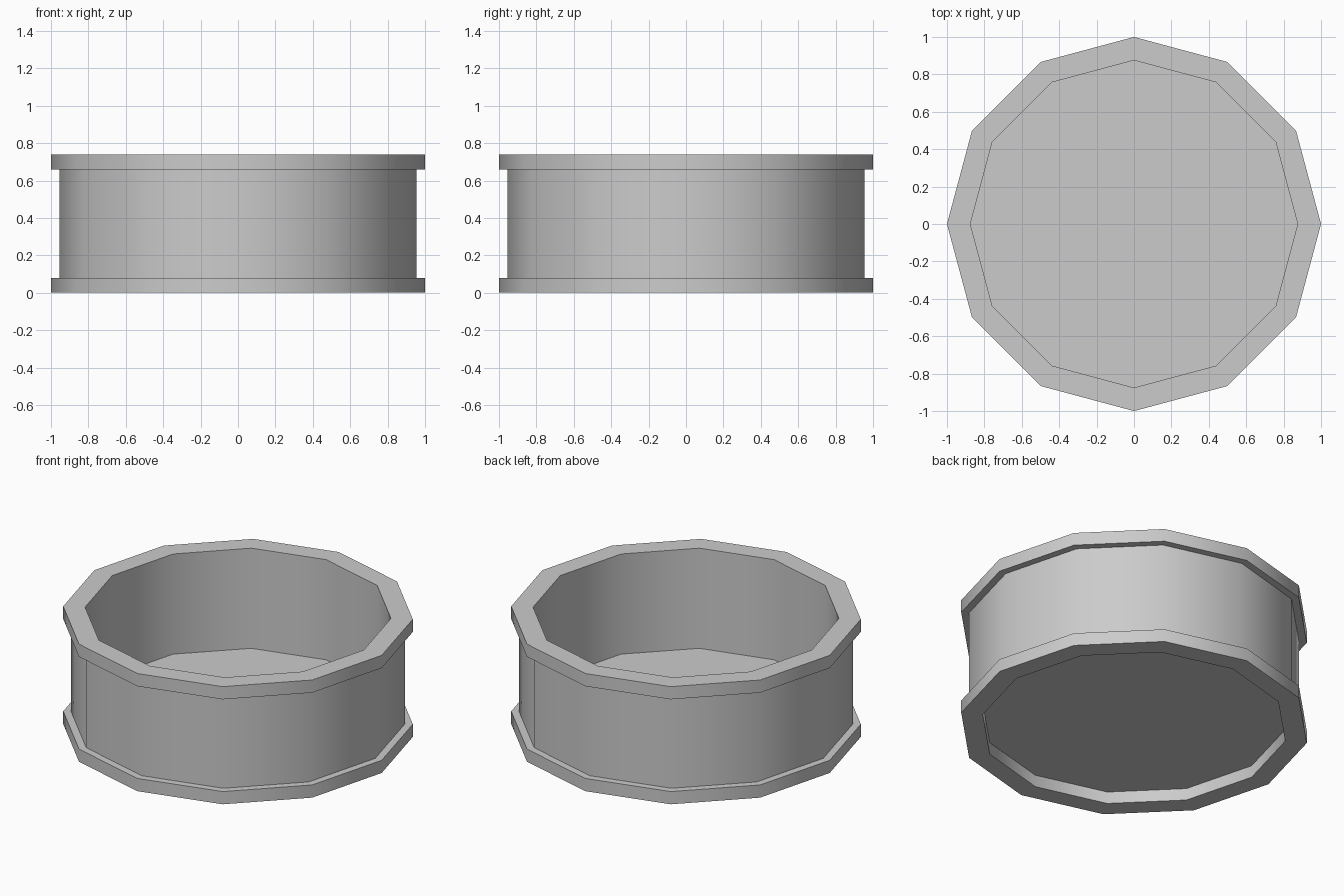
import bpy, bmesh
from math import sin, cos, pi, radians

if "Cube" in bpy.data.objects:
    bpy.data.objects.remove(bpy.data.objects["Cube"])

SIDES = 12


def lathe(name, profile):
    """Revolve an open (radius, z) profile and cap its first and last rings."""
    bm = bmesh.new()
    rings = [[bm.verts.new((r * cos(2 * pi * i / SIDES), r * sin(2 * pi * i / SIDES), z))
              for i in range(SIDES)] for r, z in profile]
    for a, b in zip(rings, rings[1:]):
        for i in range(SIDES):
            j = (i + 1) % SIDES
            bm.faces.new((a[i], a[j], b[j], b[i]))
    bm.faces.new(rings[0][::-1])
    bm.faces.new(rings[-1])
    bmesh.ops.recalc_face_normals(bm, faces=bm.faces[:])
    mesh = bpy.data.meshes.new(name)
    bm.to_mesh(mesh)
    bm.free()
    obj = bpy.data.objects.new(name, mesh)
    bpy.context.collection.objects.link(obj)
    bpy.context.view_layer.objects.active = obj
    obj.select_set(True)
    bpy.ops.object.shade_smooth_by_angle(angle=radians(40))
    obj.select_set(False)
    return obj


# Open round tub: recessed floor, foot hoop, wall, rim hoop, inner wall
lathe("round_tub", [
    (0.875, 0.075), (0.875, 0.0), (1.0, 0.0), (1.0, 0.08),
    (0.955, 0.08), (0.955, 0.66), (1.0, 0.66), (1.0, 0.74),
    (0.875, 0.74), (0.875, 0.11),
])
